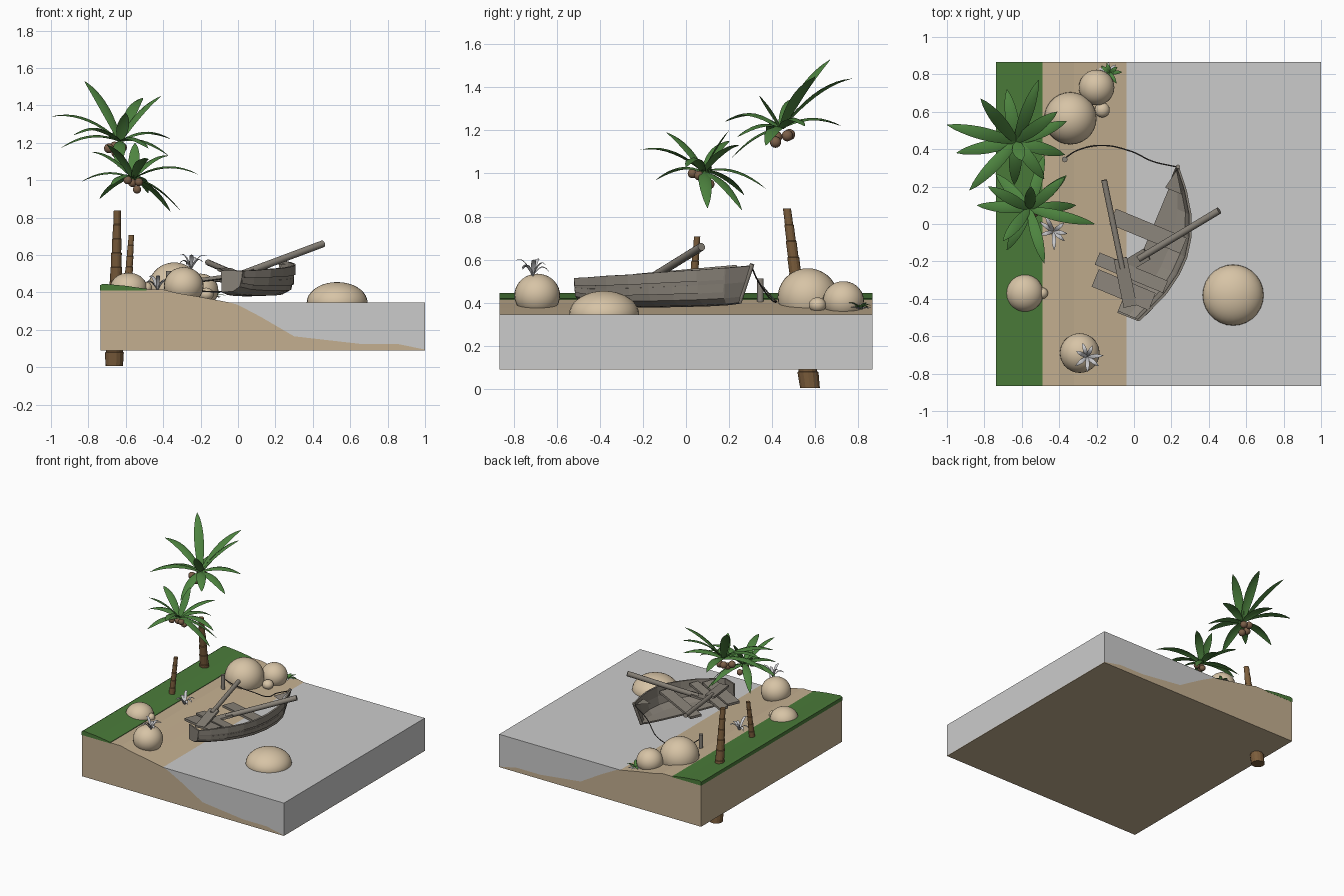
import bpy, math, random
from mathutils import Vector as V, Matrix

if "Cube" in bpy.data.objects:
    bpy.data.objects.remove(bpy.data.objects["Cube"])

random.seed(4)

def mat(name, r, g, b):
    m = bpy.data.materials.new(name)
    m.diffuse_color = (r, g, b, 1)
    m.use_nodes = True
    m.node_tree.nodes["Principled BSDF"].inputs["Base Color"].default_value = m.diffuse_color
    return m

SAND = mat("sand", .55, .43, .28)
ROCK = mat("rock beige", .68, .55, .38)
WATER = mat("water grey", .6, .6, .6)
GRASS = mat("grass green", .07, .2, .042)
LEAF = mat("palm green", .075, .23, .05)
TRUNK = mat("trunk brown", .2, .11, .045)
NUT = mat("coconut brown", .2, .115, .065)
WOOD = mat("weathered wood", .25, .225, .19)
ROPE = mat("rope dark", .06, .055, .05)
DRY = mat("dry plant grey", .58, .58, .6)

def mesh(name, verts, faces, m, smooth=False):
    me = bpy.data.meshes.new(name)
    me.from_pydata([tuple(v) for v in verts], [], faces)
    me.materials.append(m)
    ob = bpy.data.objects.new(name, me)
    bpy.context.collection.objects.link(ob)
    if smooth:
        for p in me.polygons:
            p.use_smooth = True
    return ob

def prism(name, profile, y0, y1, m):
    """Extrude an (x, z) outline along y."""
    n = len(profile)
    vs = [(x, y, z) for y in (y0, y1) for x, z in profile]
    fs = [tuple(range(n)), tuple(range(2 * n - 1, n - 1, -1))]
    fs += [(i, i + n, (i + 1) % n + n, (i + 1) % n) for i in range(n)]
    return mesh(name, vs, fs, m)

def ball(name, c, r, m, rz=None):
    bpy.ops.mesh.primitive_uv_sphere_add(segments=28, ring_count=18, radius=1, location=c)
    ob = bpy.context.object
    ob.name = name
    ob.scale = (r, r, rz or r)
    ob.data.materials.append(m)
    bpy.ops.object.shade_smooth()

def box(name, c, ax, ay, az, m):
    """Box from a centre and three half-axis vectors."""
    vs = [c + ax * i + ay * j + az * k for i in (-1, 1) for j in (-1, 1) for k in (-1, 1)]
    fs = [(0, 1, 3, 2), (4, 6, 7, 5), (0, 4, 5, 1), (2, 3, 7, 6), (0, 2, 6, 4), (1, 5, 7, 3)]
    return mesh(name, vs, fs, m)

def rod(name, p, q, r, m):
    p, q = V(p), V(q)
    bpy.ops.mesh.primitive_cylinder_add(vertices=14, radius=r, depth=(q - p).length, location=(p + q) / 2)
    ob = bpy.context.object
    ob.name = name
    ob.rotation_euler = (q - p).to_track_quat('Z', 'Y').to_euler()
    ob.data.materials.append(m)
    bpy.ops.object.shade_smooth_by_angle(angle=.7)

# ground block, water and grass strip
Y = .865
bed = [(-.04, .345), (0, .333), (.12, .27), (.3, .165), (.65, .125), (.85, .125), (1, .094)]
prism("sand_block", [(-.735, .09), (-.735, .415), (-.4, .415), (-.32, .395), (-.2, .375)] + bed + [(1, .09)], -Y, Y, SAND)
prism("water", bed + [(1, .345)], -Y, Y, WATER)
prism("grass_strip", [(-.737, .41), (-.737, .438), (-.722, .446), (-.6, .435), (-.49, .419), (-.49, .41)], -Y - .001, Y + .001, GRASS)

# rocks: x, y, z, radius, height radius
for i, (x, y, z, r, rz) in enumerate([
        (.53, -.38, .345, .163, .11), (-.34, .565, .425, .14, .135), (-.2, .73, .41, .095, .09),
        (-.17, .61, .39, .04, .035), (-.585, -.37, .42, .1, .085), (-.29, -.69, .435, .106, .1),
        (-.49, -.37, .425, .03, .03)]):
    ball(f"rock_{i}", (x, y, z), r, ROCK, rz)

def blade(name, a, tip, lift, half, m, n=9):
    """Arched, folded leaf from a to tip."""
    a, tip = V(a), V(tip)
    d = tip - a
    side = V((d.y, -d.x, 0)).normalized()
    ctrl = a + d * .5 + V((0, 0, lift))
    vs, fs = [], []
    for i in range(n + 1):
        t = i / n
        p = a * (1 - t) ** 2 + ctrl * 2 * t * (1 - t) + tip * t * t
        w = half * max(.06, math.sin(math.pi * min(1, t * .88 + .1)) ** .8) if i < n else .001
        drop = V((0, 0, w * .35))
        vs += [p - side * w - drop, p, p + side * w - drop]
        if i:
            k = 3 * i
            fs += [(k - 3, k - 2, k + 1, k), (k - 2, k - 1, k + 2, k + 1)]
    mesh(name, vs, fs, m, True)

def trunk(name, p, q, r0, r1, segs, n=14):
    """Tapered trunk of flared ring segments."""
    p, q = V(p), V(q)
    vs = []
    for i in range(segs):
        for t, k in ((i / segs, .94), ((i + .96) / segs, 1.06)):
            c, r = p.lerp(q, t), (r0 + (r1 - r0) * t) * k
            vs += [c + V((r * math.cos(a), r * math.sin(a), 0))
                   for a in (2 * math.pi * j / n for j in range(n))]
    rings = 2 * segs
    fs = [(r * n + j, r * n + (j + 1) % n, (r + 1) * n + (j + 1) % n, (r + 1) * n + j)
          for r in range(rings - 1) for j in range(n)]
    fs += [tuple(range(n - 1, -1, -1)), tuple(range((rings - 1) * n, rings * n))]
    mesh(name, vs, fs, TRUNK)

# palms: trunk stumps with crowns above
trunk("tall_trunk", (-.662, .575, .006), (-.645, .468, .84), .05, .018, 11)
trunk("short_trunk", (-.6, .015, .25), (-.57, .052, .71), .028, .014, 8)
crowns = [
    ("tall", (-.63, .44, 1.21), .034,
     [(-.82, .67, 1.53), (-.51, .77, 1.44), (-1, .53, 1.34), (-.36, .55, 1.22), (-.41, .6, 1.45), (-.95, .38, 1.17),
      (-.88, .18, 1.24), (-.37, .37, 1.13), (-.48, .24, 1.17), (-.64, .21, 1.07), (-.68, .72, 1.22), (-.6, .34, 1.36)],
     [(-.69, .42, 1.17), (-.65, .415, 1.145), (-.62, .47, 1.175), (-.66, .48, 1.18)], .026),
    ("short", (-.56, .08, 1.01), .03,
     [(-.78, .2, 1.15), (-.7, -.09, 1.19), (-.84, .1, .99), (-.74, .27, .9), (-.48, .37, .93), (-.37, .25, 1.13),
      (-.21, 0, 1.03), (-.31, .1, .84), (-.48, -.21, 1.11), (-.68, -.14, .97), (-.36, .26, .83), (-.55, .2, 1.2)],
     [(-.59, .03, 1.0), (-.565, .07, .985), (-.54, .11, .95), (-.53, .06, .99)], .022)]
for nm, c, half, tips, nuts, r in crowns:
    for i, tip in enumerate(tips):
        flat = (V(tip) - V(c)).xy.length
        blade(f"{nm}_frond_{i}", c, tip, flat * .3, half, LEAF)
    for i, p in enumerate(nuts):
        ball(f"{nm}_coconut_{i}", p, r, NUT)

# small plants
for nm, c, size, h, m in [("beach_plant", (-.43, -.04, .41), .1, .09, DRY), ("rock_plant", (-.25, -.71, .525), .09, .08, DRY),
                          ("shore_plant", (-.14, .81, .37), .06, .02, DRY), ("green_plant", (-.13, .81, .375), .065, .03, LEAF)]:
    for i in range(7):
        a = 2 * math.pi * i / 7 + random.uniform(-.3, .3)
        s = size * random.uniform(.7, 1.05)
        tip = V(c) + V((s * math.cos(a), s * math.sin(a), h * random.uniform(.1, 1)))
        tip.y = min(tip.y, .87)
        blade(f"{nm}_{i}", c, tip, h * .8, .011, m, 6)

# boat: one surviving half hull; t runs toward the bow, s to the right
F, R, O = V((.384, .923, 0)), V((.923, -.384, 0)), V((.07, -.09, 0))
UP = V((0, 0, 1))
def bp(t, s, z):
    return O + F * t + R * s + UP * z

# station: t, half beam, keel z, gunwale z
stations = [(-.41, .12, .405, .515), (-.33, .155, .392, .518), (-.22, .198, .386, .525), (-.1, .222, .385, .53),
            (.0, .225, .385, .537), (.11, .204, .387, .545), (.22, .158, .39, .552), (.33, .085, .395, .562), (.42, .008, .402, .572)]
def section(t, w, zb, zt):
    ts = t - .05 * max(0, (t - .3) / .12)
    return [bp(ts, 0, zb), bp(ts, w * .55, zb + .004), bp(ts, w * .86, zb + .028),
            bp((t + ts) / 2, w * .95, (zb + zt) / 2 + .01), bp(t, w, zt)]
secs = [section(*s) for s in stations]
vs = [p for s in secs for p in s]
fs = [(i * 5 + j, i * 5 + j + 1, i * 5 + j + 6, i * 5 + j + 5) for i in range(len(secs) - 1) for j in range(4)]
vs.append(bp(-.41, 0, .518))
fs.append((0, len(vs) - 1, 4, 3, 2, 1))
hull = mesh("hull_side", vs, fs, WOOD)
sol = hull.modifiers.new("thickness", 'SOLIDIFY')
sol.thickness, sol.offset = .012, 0

# lapped planks on the outside
for nm, j0, j1, f in (("upper_plank", 4, 3, .75), ("lower_plank", 3, 2, .6)):
    pv = []
    for s in secs[:-1]:
        pv += [s[j0] + R * .008, s[j0].lerp(s[j1], f) + R * .014]
    strip = mesh(nm, pv, [(2 * i, 2 * i + 1, 2 * i + 3, 2 * i + 2) for i in range(len(secs) - 2)], WOOD)
    strip.modifiers.new("thickness", 'SOLIDIFY').thickness = .008

rod("stem_post", bp(.365, 0, .4), bp(.43, 0, .58), .011, WOOD)
mesh("bow_plate", [bp(.41, 0, .562), bp(.3, .075, .55), bp(.3, -.02, .55)], [(0, 1, 2)], WOOD)

# seats, dipping toward the missing side
for nm, t, s0, s1, half in (("middle_seat", .05, -.22, .19, .045), ("rear_seat", -.19, -.21, .185, .035), ("stern_seat", -.29, -.18, .15, .05)):
    a, b = bp(t, s0, .465), bp(t, s1, .505)
    box(nm, (a + b) / 2, (b - a) / 2, F * half, UP * .009, WOOD)

# oars: shaft with flat blade
for nm, p, q, r, f, w in (("left_oar", (-.16, .235, .56), (-.02, -.44, .5), .016, .62, .036),
                          ("right_oar", (.455, .072, .66), (-.08, -.25, .46), .019, .72, .034)):
    p, q = V(p), V(q)
    rod(nm + "_shaft", p, p.lerp(q, f + .08), r, WOOD)
    d = q - p
    side = d.cross(UP).normalized()
    box(nm + "_blade", p.lerp(q, (1 + f) / 2), d * (1 - f) / 2, side * w, side.cross(d).normalized() * .008, WOOD)

# mooring post and rope
rod("mooring_post", (-.37, .345, .38), (-.37, .345, .513), .015, WOOD)
cu = bpy.data.curves.new("mooring_rope", 'CURVE')
cu.dimensions, cu.bevel_depth, cu.bevel_resolution = '3D', .0035, 2
pts = [(-.37, .352, .48), (-.3, .395, .43), (-.17, .42, .405), (-.02, .39, .42), (.1, .335, .5), (.23, .305, .565)]
sp = cu.splines.new('BEZIER')
sp.bezier_points.add(len(pts) - 1)
for b, p in zip(sp.bezier_points, pts):
    b.co = p
    b.handle_left_type = b.handle_right_type = 'AUTO'
cu.materials.append(ROPE)
bpy.context.collection.objects.link(bpy.data.objects.new("mooring_rope", cu))
